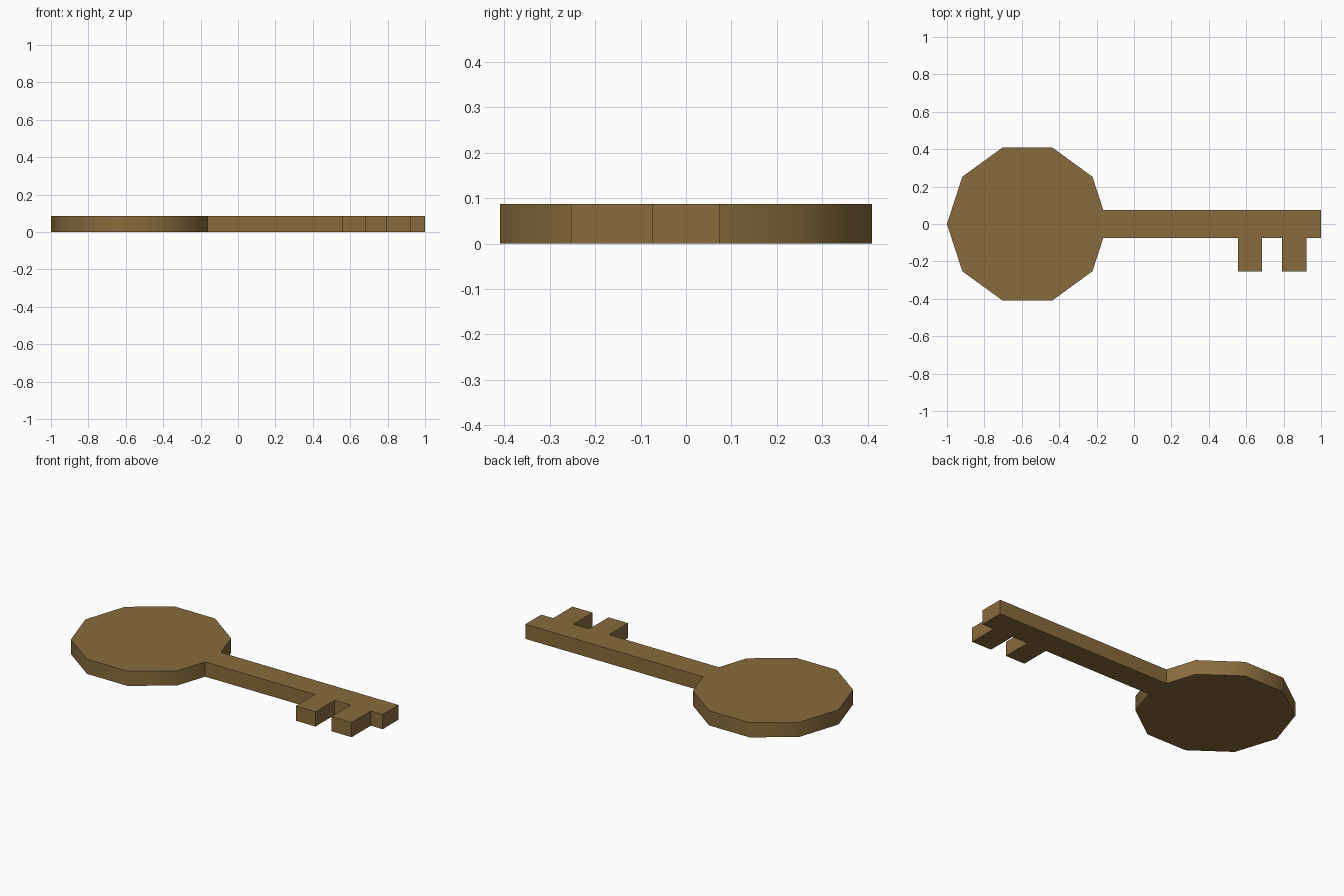
import bpy
import bmesh
from math import cos, sin, tau

cube = bpy.data.objects.get("Cube")
if cube:
    bpy.data.objects.remove(cube)

THICKNESS = 0.087
BOW_X, BOW_R, BOW_SIDES = -0.57, 0.43, 10
SHAFT_HALF, SHAFT_JOIN = 0.074, -0.164
TOOTH_Y = -0.253
TEETH = [(0.556, 0.685), (0.79, 0.922)]

brass = bpy.data.materials.new("dark brass")
brass.use_nodes = True
colour = (0.25, 0.15, 0.045, 1)
brass.diffuse_color = colour
brass.node_tree.nodes["Principled BSDF"].inputs["Base Color"].default_value = colour

# Ten-sided bow, open at the corner where the shaft leaves it
outline = []
for i in range(1, BOW_SIDES):
    a = tau * i / BOW_SIDES
    outline.append((BOW_X + BOW_R * cos(a), BOW_R * sin(a)))

# Lower shaft edge with the two teeth
outline.append((SHAFT_JOIN, -SHAFT_HALF))
for left, right in TEETH:
    outline += [(left, -SHAFT_HALF), (left, TOOTH_Y),
                (right, TOOTH_Y), (right, -SHAFT_HALF)]

# Shaft tip and upper edge
outline += [(1, -SHAFT_HALF), (1, SHAFT_HALF), (SHAFT_JOIN, SHAFT_HALF)]

# Extrude the outline into a flat solid
bm = bmesh.new()
base = bm.faces.new([bm.verts.new((x, y, 0)) for x, y in outline])
result = bmesh.ops.extrude_face_region(bm, geom=[base], use_keep_orig=True)
top = [v for v in result["geom"] if isinstance(v, bmesh.types.BMVert)]
bmesh.ops.translate(bm, verts=top, vec=(0, 0, THICKNESS))
bmesh.ops.recalc_face_normals(bm, faces=bm.faces)

mesh = bpy.data.meshes.new("key_body")
bm.to_mesh(mesh)
bm.free()
mesh.materials.append(brass)
key = bpy.data.objects.new("key_body", mesh)
bpy.context.collection.objects.link(key)

# Rounded shading on the bow rim, sharp corners elsewhere
bpy.ops.object.select_all(action="DESELECT")
key.select_set(True)
bpy.context.view_layer.objects.active = key
bpy.ops.object.shade_smooth_by_angle(angle=tau / 9)
